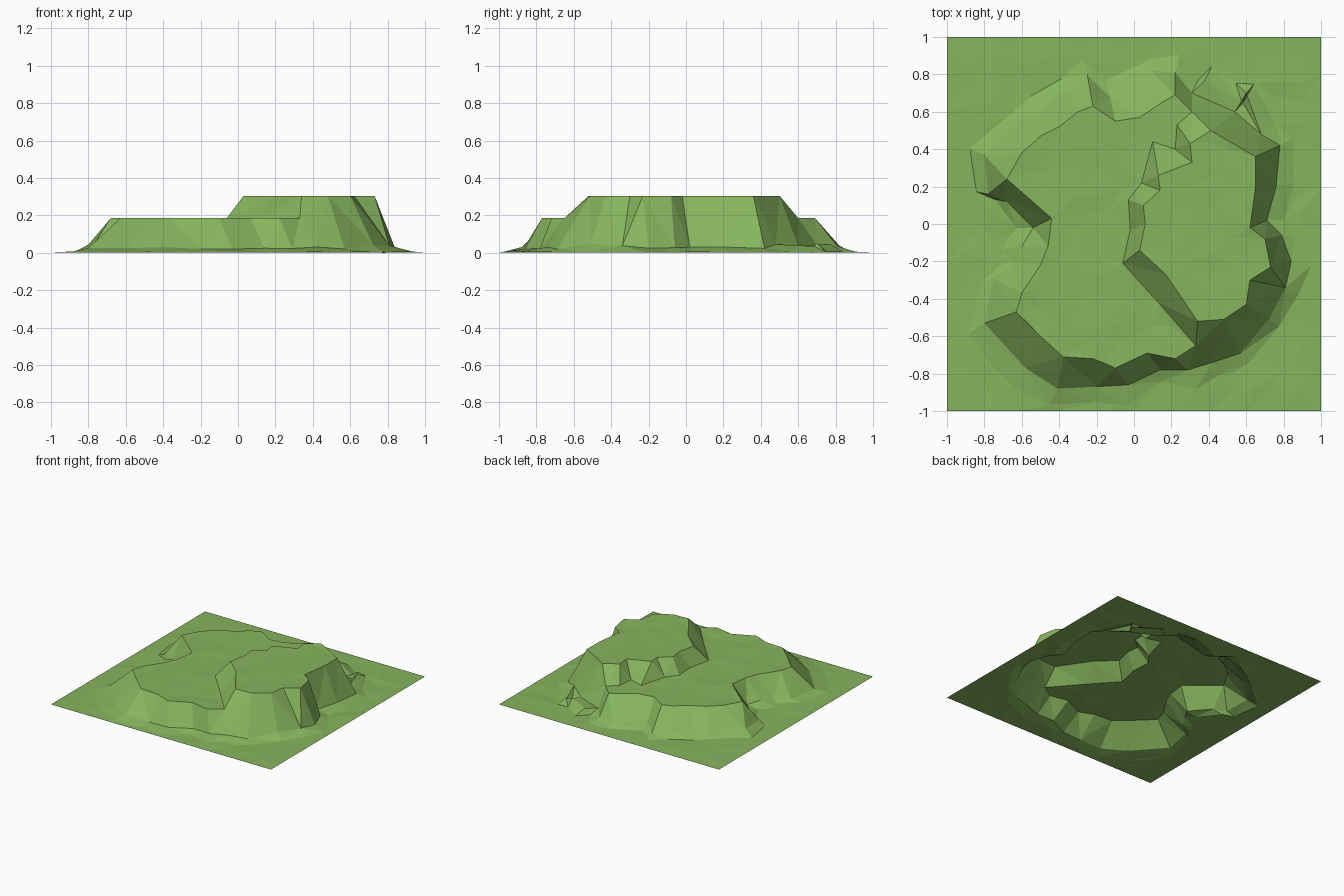
import bpy
import random
from mathutils import Vector
from mathutils.geometry import delaunay_2d_cdt

random.seed(7)
cube = bpy.data.objects.get("Cube")
if cube:
    bpy.data.objects.remove(cube, do_unlink=True)

TERRACE_HEIGHT = 0.185
SUMMIT_HEIGHT = 0.305
FOOT_HEIGHT = 0.035

# Contour lines, anticlockwise, in hundredths of a unit
terrace_rim = [
    (31, 60), (22, 69), (15, 65), (3, 57), (-10, 55), (-22, 63), (-30, 60),
    (-40, 52), (-50, 47), (-60, 38), (-68, 24), (-44, 3), (-46, -12),
    (-50, -22), (-50, -34), (-60, -37), (-63, -47), (-50, -60), (-38, -71),
    (-22, -72), (-10, -77), (7, -69), (15, -62), (22, -72), (33, -65)]

summit_foot = [
    (13, -42), (-6, -21), (-2, -3), (-3, 13), (4, 22), (10, 44), (22, 40),
    (23, 53)]

summit_rim = [
    (41, 50), (30, 43), (31, 33), (13, 26), (14, 18), (5, 10), (6, 0),
    (3, -14), (17, -27), (34, -52), (48, -51), (60, -43), (62, -30),
    (73, -23), (70, -8), (62, -2), (65, 20), (65, 36)]

hill_foot = [
    (38, 77), (31, 70), (22, 81), (9, 82), (-13, 68), (-25, 80), (-36, 72),
    (-50, 61), (-60, 56), (-80, 37), (-78, 16), (-68, 12), (-54, -2),
    (-60, -12), (-65, -20), (-75, -29), (-80, -53), (-58, -77), (-41, -88),
    (-20, -87), (-3, -86), (14, -78), (29, -78), (42, -74), (57, -69),
    (72, -51), (81, -34), (84, -20), (79, -6), (71, 2), (76, 20), (78, 42),
    (68, 48), (60, 70), (54, 60)]


def contour(points):
    return [Vector(p) / 100 for p in points]


def inside(point, loop):
    """Even-odd test of a point against a closed contour."""
    hit = False
    for a, b in zip(loop, loop[1:] + loop[:1]):
        if (a.y > point.y) != (b.y > point.y):
            if point.x < a.x + (point.y - a.y) * (b.x - a.x) / (b.y - a.y):
                hit = not hit
    return hit


points, heights, edges = [], [], []


def add_point(point, height):
    points.append(point)
    heights.append(height)


def add_loop(loop, height, jitter=0.0):
    """Add a closed contour whose edges must stay in the mesh."""
    start, count = len(points), len(loop)
    for i, point in enumerate(loop):
        add_point(point, height + random.uniform(-jitter, jitter))
        edges.append((start + i, start + (i + 1) % count))


def clamp(value):
    return max(-0.97, min(0.97, value))


terrace = contour(terrace_rim + summit_foot)
summit = contour(summit_rim)
foot = contour(hill_foot)

# Gentle apron just outside the foot of the slopes
apron = []
for p in foot:
    q = p + p.normalized() * random.uniform(0.06, 0.12)
    apron.append(Vector((clamp(q.x), clamp(q.y))))

# Border of the square ground
STEPS = 10
border = []
for direction in ((1, 0), (0, 1), (-1, 0), (0, -1)):
    along = Vector(direction)
    corner = Vector((-along.x + along.y, -along.y - along.x))
    border += [corner + along * (2 * i / STEPS) for i in range(STEPS)]

add_loop(border, 0.002)
add_loop(apron, 0.005, 0.003)
add_loop(foot, FOOT_HEIGHT, 0.015)
add_loop(terrace, TERRACE_HEIGHT)
add_loop(summit, SUMMIT_HEIGHT)

# Slightly uneven points over the level areas only
fixed = list(points)
CELLS = 17
for i in range(1, CELLS):
    for j in range(1, CELLS):
        spot = Vector((2 * i / CELLS - 1, 2 * j / CELLS - 1))
        spot += Vector((random.uniform(-1, 1), random.uniform(-1, 1))) * 0.03
        if min((spot - f).length for f in fixed) < 0.06:
            continue
        if inside(spot, summit):
            add_point(spot, SUMMIT_HEIGHT - random.uniform(0, 0.006))
        elif inside(spot, terrace):
            add_point(spot, TERRACE_HEIGHT - random.uniform(0, 0.006))
        elif not inside(spot, apron):
            add_point(spot, random.uniform(0, 0.008))

# Join the contours into one faceted sheet
verts, _, faces, origins, _, _ = delaunay_2d_cdt(points, edges, [], 0, 0.0001)
coords = []
for v, source in zip(verts, origins):
    height = heights[source[0]] if source else FOOT_HEIGHT
    coords.append((v.x, v.y, max(0.0, height)))

mesh = bpy.data.meshes.new("terraced_hill")
mesh.from_pydata(coords, [], faces)
mesh.update()
if sum(face.normal.z for face in mesh.polygons) < 0:
    mesh.flip_normals()

# Grass colour
grass = bpy.data.materials.new("grass_green")
grass.use_nodes = True
colour = (0.24, 0.46, 0.11, 1)
grass.diffuse_color = colour
shader = grass.node_tree.nodes["Principled BSDF"]
shader.inputs["Base Color"].default_value = colour
shader.inputs["Roughness"].default_value = 0.9
mesh.materials.append(grass)

hill = bpy.data.objects.new("terraced_hill", mesh)
bpy.context.collection.objects.link(hill)
